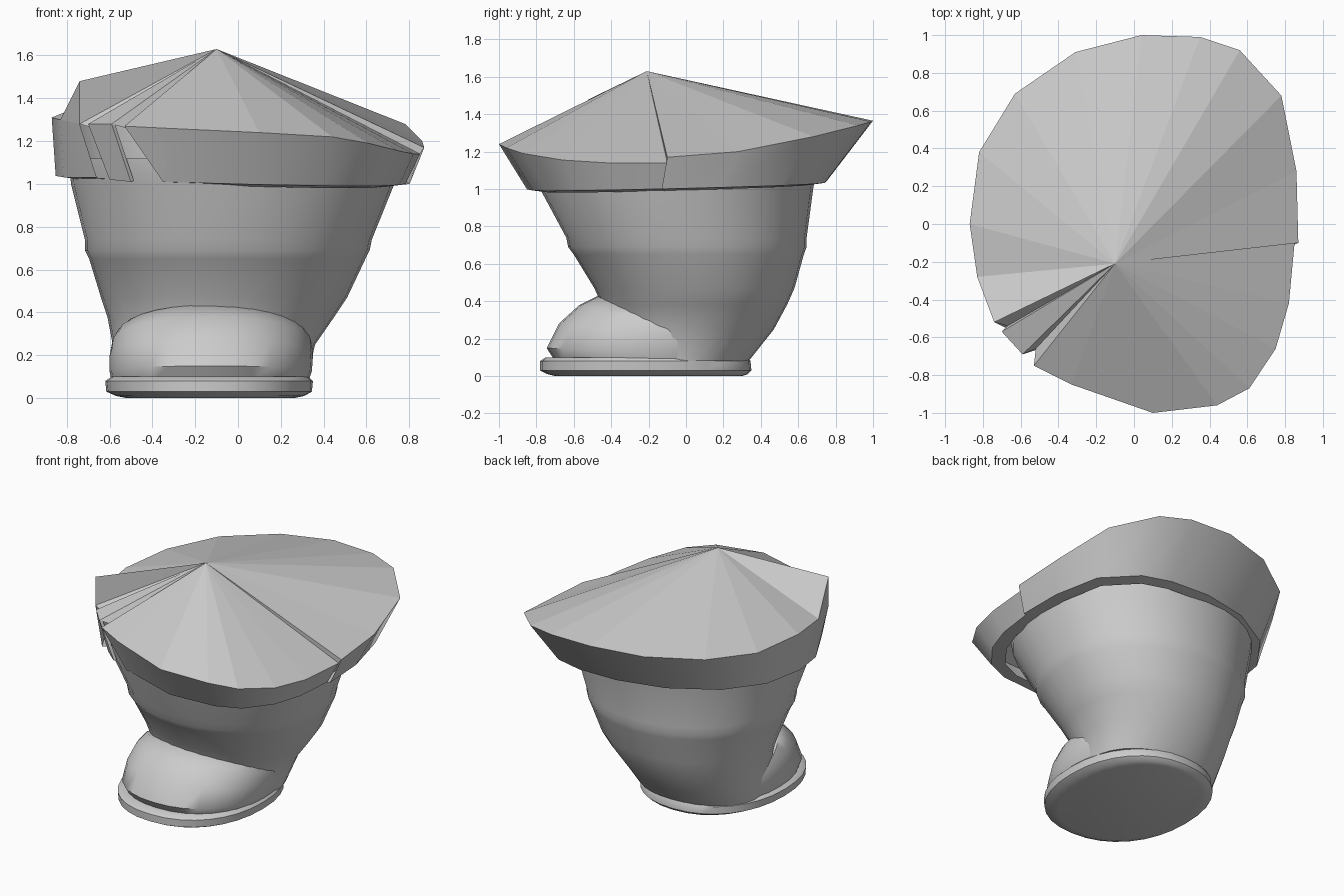
import bpy, bmesh, math

old = bpy.data.objects.get("Cube")
if old:
    bpy.data.objects.remove(old, do_unlink=True)

grey = bpy.data.materials.new("plain grey")
grey.use_nodes = True
grey.diffuse_color = (0.6, 0.6, 0.6, 1)
grey.node_tree.nodes["Principled BSDF"].inputs["Base Color"].default_value = (0.6, 0.6, 0.6, 1)


def make_object(name, verts, faces, smooth_angle=None):
    """Turn points and faces into an object, optionally smooth shaded."""
    mesh = bpy.data.meshes.new(name)
    mesh.from_pydata(verts, [], faces)
    bm = bmesh.new()
    bm.from_mesh(mesh)
    bmesh.ops.recalc_face_normals(bm, faces=bm.faces)
    bm.to_mesh(mesh)
    bm.free()
    mesh.materials.append(grey)
    obj = bpy.data.objects.new(name, mesh)
    bpy.context.collection.objects.link(obj)
    if smooth_angle:
        bpy.ops.object.select_all(action="DESELECT")
        obj.select_set(True)
        bpy.context.view_layer.objects.active = obj
        bpy.ops.object.shade_smooth_by_angle(angle=math.radians(smooth_angle))
    return obj


def oval(left, right, front, back, z_front, z_back, sides=32, power=2.2):
    """Rounded oval ring whose height may slope from front to back."""
    points = []
    for i in range(sides):
        angle = math.tau * i / sides
        c, s = math.cos(angle), math.sin(angle)
        u = math.copysign(abs(c) ** (2 / power), c)
        v = math.copysign(abs(s) ** (2 / power), s)
        points.append(((left + right + (right - left) * u) / 2,
                       (front + back + (back - front) * v) / 2,
                       (z_front + z_back + (z_back - z_front) * v) / 2))
    return points


def strip(rows, closed):
    """Quads joining rows of equal length."""
    n = len(rows[0])
    verts = [p for row in rows for p in row]
    faces = []
    for r in range(len(rows) - 1):
        for i in range(n if closed else n - 1):
            j = (i + 1) % n
            faces.append((r * n + i, r * n + j, (r + 1) * n + j, (r + 1) * n + i))
    return verts, faces


def loft(name, rings, smooth_angle=40):
    """Closed body through a stack of rings, capped at both ends."""
    verts, faces = strip(rings, closed=True)
    n = len(rings[0])
    faces.append(tuple(range(n)))
    faces.append(tuple(range(len(verts) - n, len(verts))))
    return make_object(name, verts, faces, smooth_angle)


# Sole with a rounded welt
loft("sole", [oval(*size, z, z) for z, size in [
    (0.0, (-0.52, 0.26, -0.70, 0.30)),
    (0.01, (-0.57, 0.31, -0.74, 0.33)),
    (0.03, (-0.615, 0.345, -0.78, 0.35)),
    (0.08, (-0.62, 0.35, -0.78, 0.345)),
    (0.10, (-0.59, 0.33, -0.75, 0.33)),
    (0.10, (-0.56, 0.30, -0.68, 0.31)),
]])

# Foot with a top that slopes down to the heel
loft("foot", [oval(*size) for size in [
    (-0.59, 0.33, -0.70, 0.32, 0.08, 0.08),
    (-0.60, 0.345, -0.745, 0.33, 0.15, 0.10),
    (-0.60, 0.35, -0.68, 0.33, 0.28, 0.11),
    (-0.59, 0.345, -0.57, 0.33, 0.38, 0.12),
    (-0.57, 0.33, -0.46, 0.32, 0.435, 0.125),
    (-0.50, 0.28, -0.38, 0.26, 0.42, 0.12),
]], 50)

# Flared shaft with a slight fold around the middle
loft("shaft", [oval(*size, z, z, power=2.1) for z, size in [
    (0.08, (-0.57, 0.32, -0.40, 0.335)),
    (0.25, (-0.585, 0.36, -0.41, 0.47)),
    (0.38, (-0.61, 0.45, -0.45, 0.54)),
    (0.47, (-0.64, 0.51, -0.49, 0.58)),
    (0.65, (-0.695, 0.595, -0.60, 0.63)),
    (0.69, (-0.715, 0.615, -0.63, 0.645)),
    (0.74, (-0.715, 0.625, -0.64, 0.645)),
    (1.0, (-0.78, 0.73, -0.78, 0.68)),
    (1.12, (-0.79, 0.75, -0.80, 0.70)),
]])

# Upper rims of the two cuff panels
front_rim = [
    (0.85, -0.10, 1.14), (0.82, -0.42, 1.14), (0.75, -0.66, 1.155),
    (0.61, -0.87, 1.19), (0.44, -0.96, 1.22), (0.10, -1.0, 1.24),
    (-0.33, -0.85, 1.26), (-0.53, -0.75, 1.27),
]
back_rim = [
    (-0.74, -0.52, 1.28), (-0.83, -0.28, 1.30), (-0.87, 0, 1.31),
    (-0.82, 0.38, 1.31), (-0.63, 0.69, 1.33), (-0.31, 0.91, 1.35),
    (0.04, 1.0, 1.365), (0.35, 0.99, 1.36), (0.56, 0.92, 1.34),
    (0.78, 0.68, 1.28), (0.86, 0.28, 1.20), (0.87, -0.10, 1.17),
]


def hem(point):
    """Lower edge of the cuff below a rim point."""
    x, y, _ = point
    return (x * 0.95 - 0.025, y * 0.8 - 0.05, 1.02 + 0.02 * y - 0.02 * x)


def tuck(point):
    """Point where the hem turns inward to the shaft."""
    x, y, z = point
    return (x * 0.9, y * 0.9, z - 0.01)


def cuff(name, rim, hems):
    verts, faces = strip([rim, hems, [tuck(p) for p in hems]], closed=False)
    make_object(name, verts, faces, 40)


cuff("front_cuff", front_rim, [hem(p) for p in front_rim[:-1]] + [(-0.35, -0.73, 1.01)])
cuff("back_cuff", back_rim, [(-0.66, -0.56, 1.03)] + [hem(p) for p in back_rim[1:]])

# Small strap hanging in the cuff opening
strap_top = [(-0.70, -0.57, 1.28), (-0.59, -0.69, 1.28)]
strap_end = [(-0.60, -0.58, 1.02), (-0.50, -0.66, 1.01)]
strap = make_object("cuff_strap", *strip([strap_top, strap_end], closed=False))
thick = strap.modifiers.new("thickness", "SOLIDIFY")
thick.thickness = 0.02

# Faceted cap fanned out from one peak, with a raised corner at the opening
peak = (-0.10, -0.21, 1.63)
corner = (-0.74, -0.52, 1.48)
edge = front_rim + [(-0.52, -0.66, 1.26), strap_top[1], strap_top[0],
                    (-0.67, -0.54, 1.26), back_rim[0], corner] + back_rim[1:]
count = len(edge)
fan = [(0, i + 1, (i + 1) % count + 1) for i in range(count)]
k = edge.index(corner) + 1
fan.append((k - 1, k, k + 1))
make_object("cap", [peak] + edge, fan)
